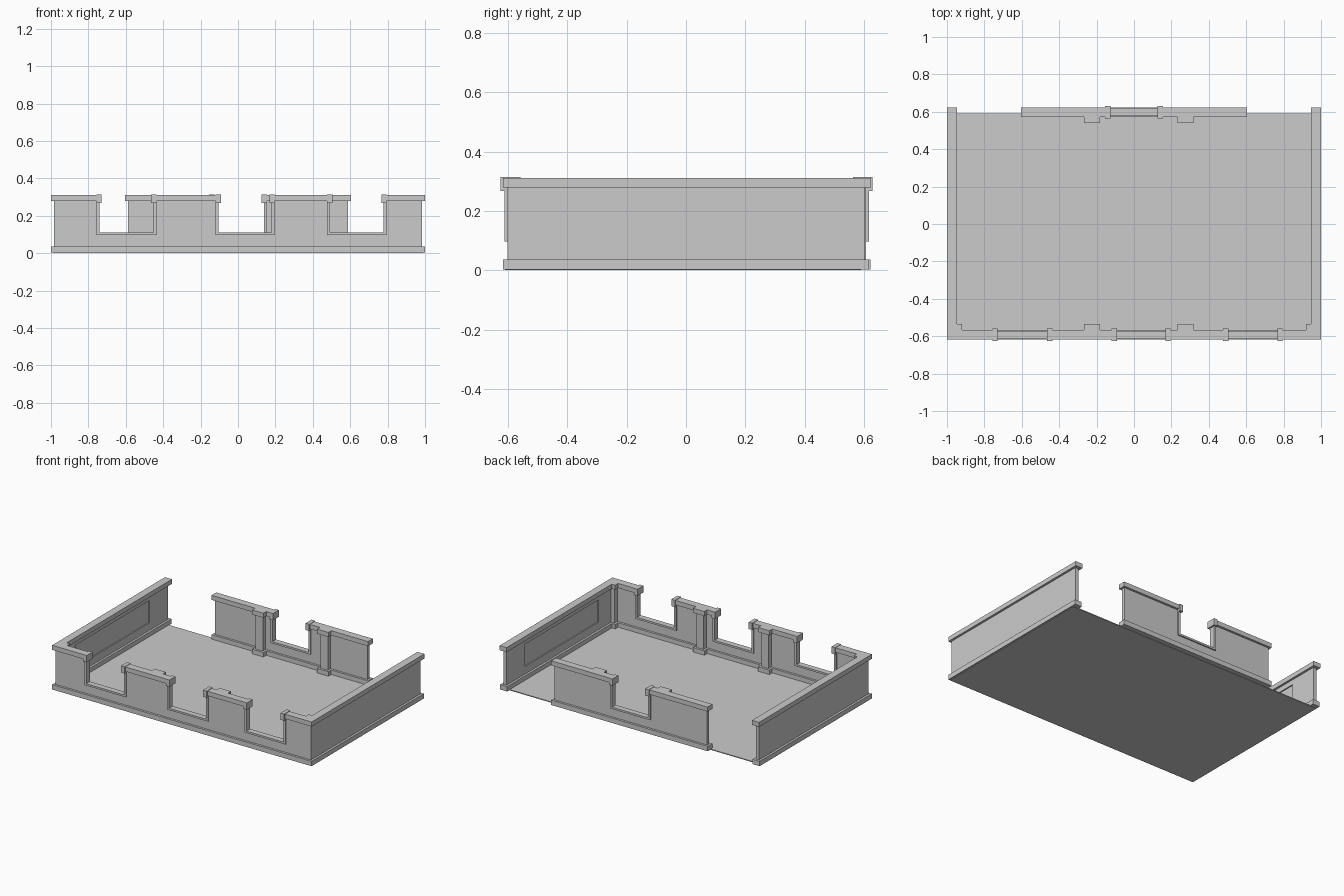
import bpy, bmesh
from mathutils import Matrix, Vector

if "Cube" in bpy.data.objects:
    bpy.data.objects.remove(bpy.data.objects["Cube"])

BASE = (0.003, 0.037)     # plinth height range
CAP = (0.279, 0.311)      # coping height range
END = (0.267, 0.314)      # coping end block height range
SILL = (0.097, 0.110)     # window sill height range


def build(name, boxes):
    """One object from a list of (x0, x1, y0, y1, z0, z1) boxes."""
    bm = bmesh.new()
    for x0, x1, y0, y1, z0, z1 in boxes:
        centre = Vector(((x0 + x1) / 2, (y0 + y1) / 2, (z0 + z1) / 2))
        size = (abs(x1 - x0), abs(y1 - y0), abs(z1 - z0), 1)
        bmesh.ops.create_cube(bm, size=1, matrix=Matrix.Translation(centre) @ Matrix.Diagonal(size))
    mesh = bpy.data.meshes.new(name)
    bm.to_mesh(mesh)
    bm.free()
    obj = bpy.data.objects.new(name, mesh)
    bpy.context.collection.objects.link(obj)
    return obj


def mirror_x(obj):
    mod = obj.modifiers.new("mirror", 'MIRROR')
    mod.use_axis[0] = True


def window_wall(name, x0, x1, yc, openings, inward):
    """Wall along x with plinth, coping, framed openings and inner pilasters."""
    lim = 0.015
    wy = (yc - 0.011, yc + 0.011)
    cy = (yc - 0.026, yc + 0.026)
    fy = (yc - 0.020, yc + 0.020)
    ey = (yc - 0.033, yc + 0.033)
    wall = [(x0 + lim, x1 - lim, *wy, BASE[0], SILL[0])]
    plinth = [(x0, x1, *cy, *BASE)]
    coping, frames, ends = [], [], []

    # solid stretches between openings
    edges = [x0] + [e for o in openings for e in o] + [x1]
    for a, b in zip(edges[::2], edges[1::2]):
        wa = a + lim if a == x0 else a
        wb = b - lim if b == x1 else b
        wall.append((wa, wb, *wy, SILL[0], CAP[0]))
        coping.append((a, b, *cy, *CAP))

    # opening frames and coping end blocks
    for a, b in openings:
        frames += [(a, b, *fy, *SILL),
                   (a, a + 0.016, *fy, SILL[1], CAP[0]),
                   (b - 0.016, b, *fy, SILL[1], CAP[0])]
        ends += [(a, a + 0.028, *ey, *END), (b - 0.028, b, *ey, *END)]

    # pilasters on the inner face
    for px in (-0.225, 0.276):
        def bump(half, depth, z):
            return (px - half, px + half, *sorted((yc, yc + inward * depth)), *z)
        wall.append(bump(0.028, 0.043, (BASE[1], CAP[0])))
        plinth.append(bump(0.043, 0.058, BASE))
        coping.append(bump(0.043, 0.058, CAP))

    build(name + "_wall", wall)
    build(name + "_plinth", plinth)
    build(name + "_coping", coping)
    build(name + "_window_frames", frames)
    build(name + "_coping_ends", ends)


# floor slab
build("floor", [(-0.99, 0.99, -0.61, 0.59, 0, 0.006)])

# front and back walls
window_wall("front", -1, 1, -0.592,
            [(-0.757, -0.436), (-0.119, 0.196), (0.477, 0.794)], 1)
window_wall("back", -0.603, 0.603, 0.597, [(-0.154, 0.154)], -1)

# side walls with a recessed inner panel
xo, xm, xi = 0.985, 0.969, 0.961
p0, p1, z0, z1 = -0.41, 0.40, 0.09, 0.245
mirror_x(build("side_wall", [
    (xm, xo, -0.603, 0.603, BASE[0], CAP[0]),
    (xi, xm, -0.603, p0, BASE[0], CAP[0]),
    (xi, xm, p1, 0.603, BASE[0], CAP[0]),
    (xi, xm, p0, p1, BASE[0], z0),
    (xi, xm, p0, p1, z1, CAP[0]),
]))
mirror_x(build("side_plinth", [(0.946, 1, -0.618, 0.618, *BASE)]))
mirror_x(build("side_coping", [(0.946, 1, -0.618, 0.624, *CAP)]))

# corner posts where the front wall meets the sides
mirror_x(build("corner_post", [
    (0.935, xo - 0.005, -0.598, -0.549, BASE[1], CAP[0]),
    (0.92, 0.995, -0.612, -0.534, BASE[0], BASE[1]),
    (0.92, 0.995, -0.612, -0.534, CAP[0], CAP[1]),
]))
